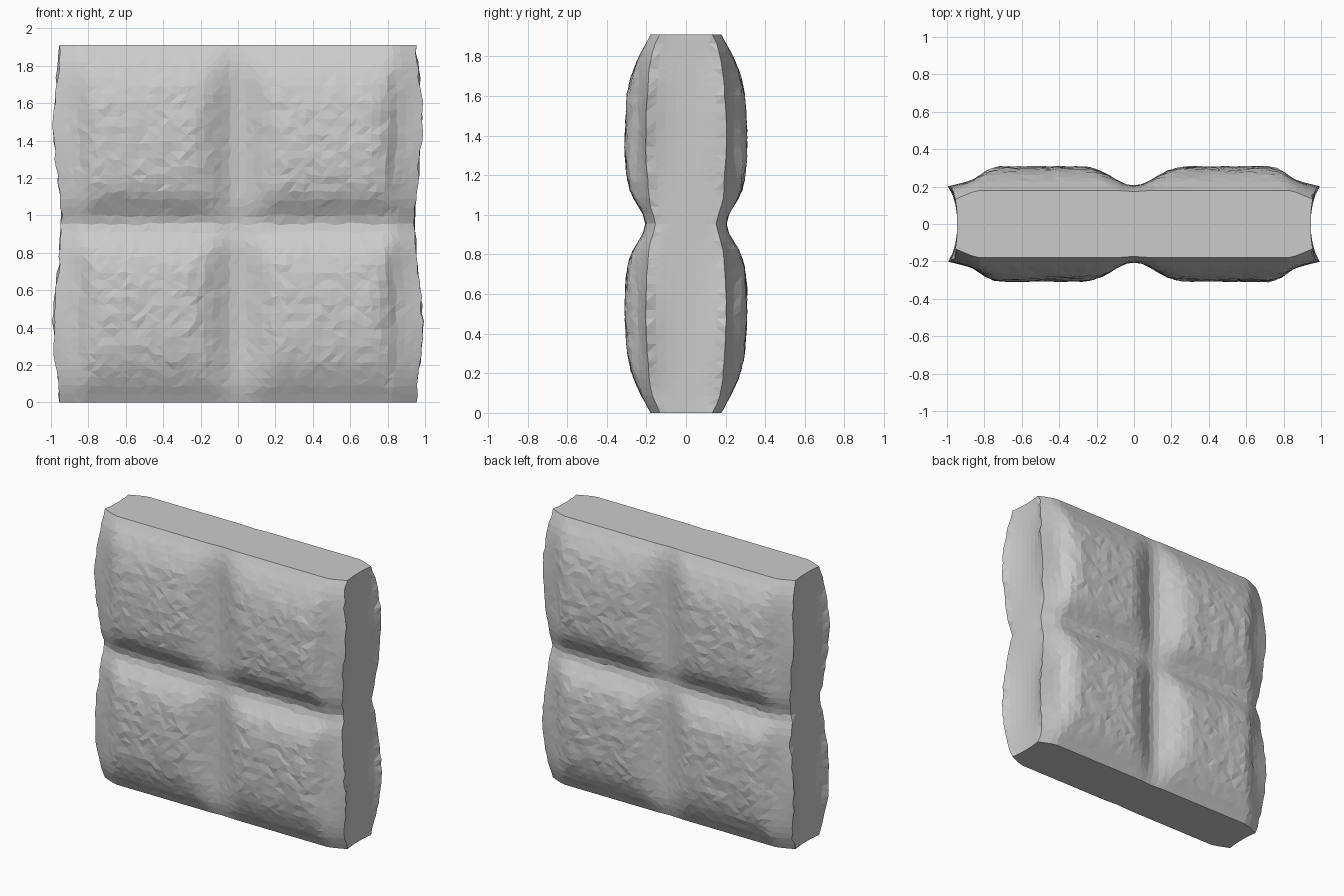
import bpy, bmesh, random
from math import sin, pi
from mathutils import Vector, noise

if "Cube" in bpy.data.objects:
    bpy.data.objects.remove(bpy.data.objects["Cube"])

random.seed(4)
H = 1.91
MID = H / 2
SIDE = .945   # half width at the hollow of the side wall

# half-depth profiles: by distance from the nearer end (z), and from the centre (x)
PZ = [(0, .18), (.04, .2), (.1, .233), (.2, .275), (.3, .302), (.45, .321), (.6, .323),
      (.72, .307), (.8, .28), (.87, .238), (.92, .21), (.955, .203)]
PX = [(0, .205), (.05, .213), (.1, .24), (.2, .3), (.26, .321), (.72, .323),
      (.78, .297), (.84, .245), (.9, .224), (1.0, .2)]
# how far the side rims flare out along the height
RIM = [(0, .01), (.1, .012), (.25, .034), (.4, .044), (.55, .035), (.75, .012), (.955, -.002)]


def interp(pts, v):
    for (a, p), (b, q) in zip(pts, pts[1:]):
        if v <= b:
            return p + (q - p) * (v - a) / (b - a)
    return pts[-1][1]


def soft_min(a, b, k=.065):
    h = max(k - abs(a - b), 0) / k
    return min(a, b) - h * h * k / 4


def half_depth(x, z):
    t = min(z, H - z)
    d = soft_min(interp(PX, abs(x)), interp(PZ, t))
    # lobes narrow towards the ends and the waist of the side walls
    near_side = max(0, (abs(x) - .84) / .12)
    return d - .045 * near_side * (1 - sin(pi * max(t, 0) / MID))


NX, NZ, NS = 44, 44, 8
bm = bmesh.new()
rings = []
for j in range(NZ + 1):
    z0 = H * j / NZ
    inner = 0 < j < NZ
    w = SIDE + interp(RIM, min(z0, H - z0))
    ring = []
    for s in (-1, 1):
        # quilted face: front (s = -1) runs left to right, back (s = 1) right to left
        for i in range(NX + 1):
            x, z = -s * w * (2 * i / NX - 1), z0
            if inner:
                x += random.uniform(-.008, .008)
                z += random.uniform(-.008, .008) if 0 < i < NX else 0
            d = half_depth(x, z)
            puff = max(0, min(1, (d - .2) / .1))
            d += puff * (.004 * noise.noise(Vector((x, s, z)) * 9)
                         + random.uniform(-.005, .004))
            ring.append(Vector((max(-1, min(1, x)), s * d, z)))
        # hollow side wall between the two rims
        edge = half_depth(w, z0)
        for i in range(1, NS):
            v = 1 - 2 * i / NS
            x = SIDE + (w - SIDE) * abs(v) ** 2.2
            ring.append(Vector((-s * x, s * v * edge, z0)))
    rings.append([bm.verts.new(p) for p in ring])

# skin between rings, triangulated with mixed diagonals
n = len(rings[0])
for a, b in zip(rings, rings[1:]):
    for i in range(n):
        k = (i + 1) % n
        if random.random() < .5:
            tris = ((a[i], a[k], b[k]), (a[i], b[k], b[i]))
        else:
            tris = ((a[i], a[k], b[i]), (a[k], b[k], b[i]))
        for tri in tris:
            bm.faces.new(tri)

# flat bottom and top
bm.faces.new(rings[0][::-1])
bm.faces.new(rings[-1])
bmesh.ops.recalc_face_normals(bm, faces=bm.faces)

me = bpy.data.meshes.new("quilted_cushion")
bm.to_mesh(me)
bm.free()
bpy.context.collection.objects.link(bpy.data.objects.new("quilted_cushion", me))
